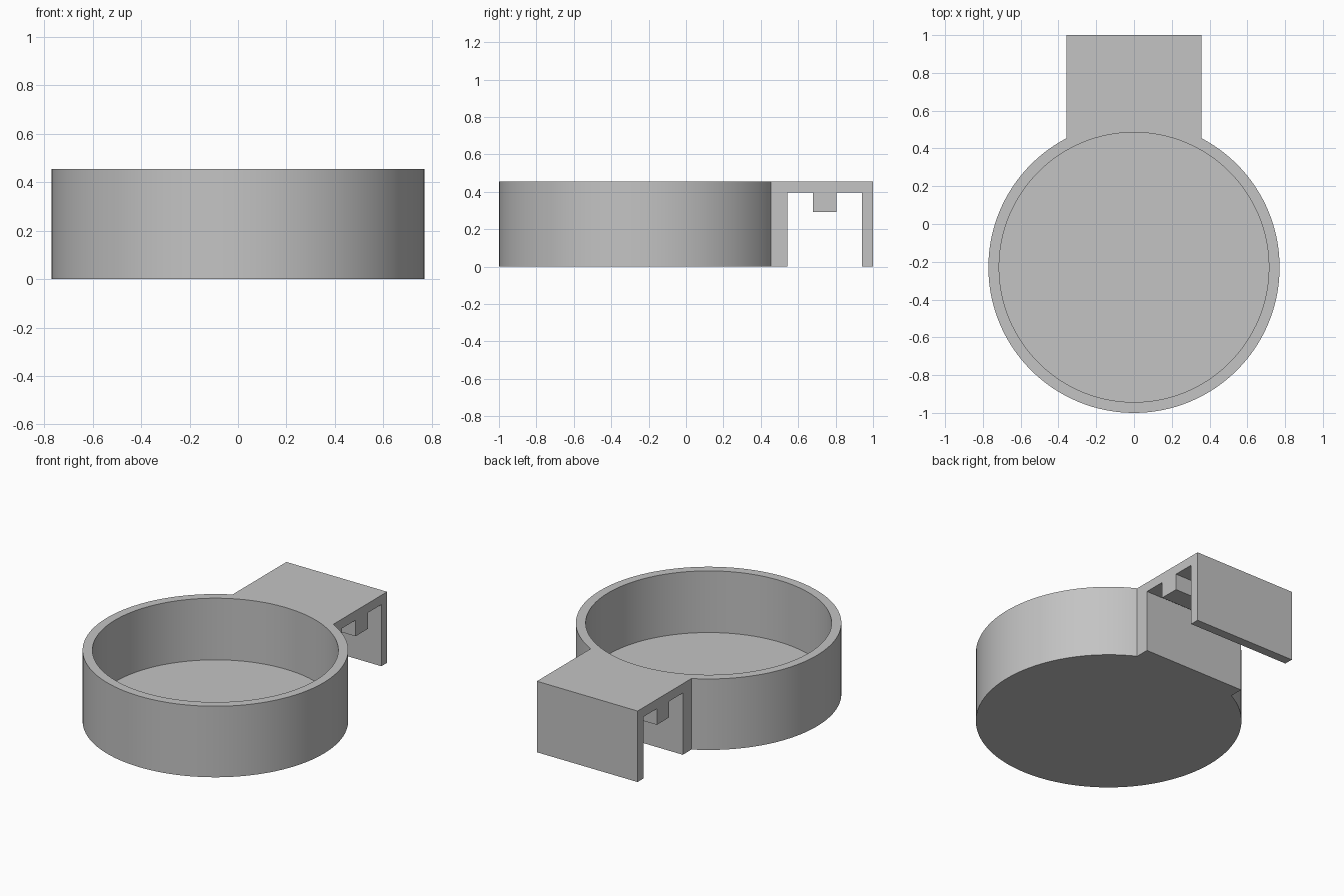
import bpy, bmesh, math

if "Cube" in bpy.data.objects:
    bpy.data.objects.remove(bpy.data.objects["Cube"])

R, R_IN, CY, H, T = 0.771, 0.714, -0.229, 0.455, 0.06
HALF_W = 0.357

grey = bpy.data.materials.new("plain grey")
grey.diffuse_color = (0.55, 0.55, 0.55, 1)
grey.use_nodes = True
grey.node_tree.nodes["Principled BSDF"].inputs["Base Color"].default_value = grey.diffuse_color


def cylinder(name, radius, z0, z1):
    bpy.ops.mesh.primitive_cylinder_add(vertices=128, radius=radius, depth=z1 - z0,
                                        location=(0, CY, (z0 + z1) / 2))
    ob = bpy.context.object
    ob.name = name
    ob.data.materials.append(grey)
    return ob


def side_prism(name, profile, half_width):
    """Extrude a (y, z) profile across x."""
    bm = bmesh.new()
    face = bm.faces.new([bm.verts.new((-half_width, y, z)) for y, z in profile])
    ext = bmesh.ops.extrude_face_region(bm, geom=[face])
    verts = [g for g in ext["geom"] if isinstance(g, bmesh.types.BMVert)]
    bmesh.ops.translate(bm, verts=verts, vec=(2 * half_width, 0, 0))
    bmesh.ops.recalc_face_normals(bm, faces=bm.faces)
    me = bpy.data.meshes.new(name)
    bm.to_mesh(me)
    bm.free()
    me.materials.append(grey)
    ob = bpy.data.objects.new(name, me)
    bpy.context.collection.objects.link(ob)
    return ob


def boolean(target, tool, operation):
    mod = target.modifiers.new(operation.lower(), "BOOLEAN")
    mod.operation, mod.object, mod.solver = operation, tool, "EXACT"
    bpy.context.view_layer.objects.active = target
    bpy.ops.object.modifier_apply(modifier=mod.name)
    bpy.data.objects.remove(tool)


# Round cup body
cup = cylinder("cup_holder", R, 0, H)

# Hook bracket: mounting block, top plate with a middle rib, and hanging back plate
top = H - T
hook = side_prism("hook_bracket", [
    (0.2, 0), (0.5425, 0), (0.5425, top), (0.68, top), (0.68, 0.292), (0.805, 0.292),
    (0.805, top), (0.942, top), (0.942, 0), (1.0, 0), (1.0, H), (0.2, H)], HALF_W)
boolean(cup, hook, "UNION")

# Hollow the cup, leaving the floor
boolean(cup, cylinder("cup_cavity", R_IN, T, H + 0.2), "DIFFERENCE")

# Smooth round walls, keep hard edges
bpy.ops.object.select_all(action="DESELECT")
cup.select_set(True)
bpy.context.view_layer.objects.active = cup
bpy.ops.object.shade_smooth_by_angle(angle=math.radians(25))
